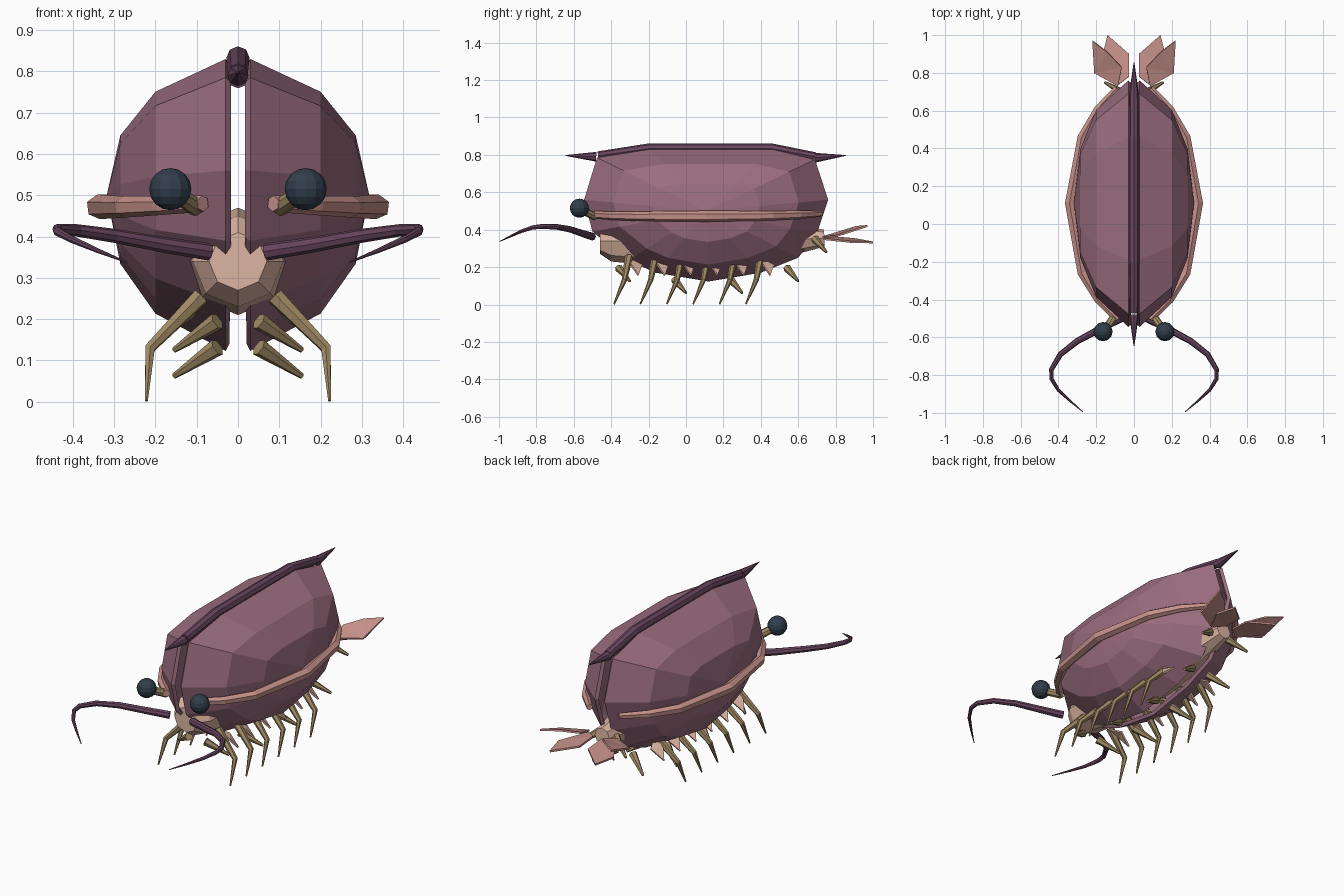
import bpy, bmesh, math
from mathutils import Vector, Matrix

if "Cube" in bpy.data.objects:
    bpy.data.objects.remove(bpy.data.objects["Cube"])


def material(name, rgb):
    m = bpy.data.materials.new(name)
    m.diffuse_color = (*rgb, 1)
    m.use_nodes = True
    m.node_tree.nodes["Principled BSDF"].inputs["Base Color"].default_value = m.diffuse_color
    return m


SHELL = material("mauve_shell", (0.33, 0.155, 0.215))
PURPLE = material("dark_purple", (0.14, 0.06, 0.115))
PINK = material("pink", (0.58, 0.29, 0.26))
PALE = material("pale_pink", (0.72, 0.46, 0.36))
TAN = material("tan", (0.36, 0.26, 0.13))
DARK = material("dark_eye", (0.03, 0.048, 0.07))


def finish(name, bm, mat, mirror=True, thick=0, offset=-1):
    bmesh.ops.recalc_face_normals(bm, faces=bm.faces)
    me = bpy.data.meshes.new(name)
    bm.to_mesh(me)
    bm.free()
    me.materials.append(mat)
    ob = bpy.data.objects.new(name, me)
    bpy.context.collection.objects.link(ob)
    if thick:
        s = ob.modifiers.new("thickness", 'SOLIDIFY')
        s.thickness, s.offset = thick, offset
    if mirror:
        m = ob.modifiers.new("mirror", 'MIRROR')
        m.use_mirror_merge = False
    return ob


def tube(name, pts, radii, mat, sides=8, mirror=True):
    """Capped faceted tube along a path with a radius at each point."""
    bm = bmesh.new()
    pts = [Vector(p) for p in pts]
    rings, last, side = [], None, None
    for i, p in enumerate(pts):
        d = (pts[min(i + 1, len(pts) - 1)] - pts[max(i - 1, 0)]).normalized()
        if last is None:
            side = d.orthogonal().normalized()
        else:
            side = last.rotation_difference(d) @ side
        last = d
        up = d.cross(side)
        rings.append([bm.verts.new(p + radii[i] * (math.cos(a) * side + math.sin(a) * up))
                      for a in (2 * math.pi * k / sides for k in range(sides))])
    for a, b in zip(rings, rings[1:]):
        for k in range(sides):
            n = (k + 1) % sides
            bm.faces.new((a[k], a[n], b[n], b[k]))
    bm.faces.new(rings[0])
    bm.faces.new(rings[-1])
    return finish(name, bm, mat, mirror)


def blade(name, pts, mat, thick=0.01):
    bm = bmesh.new()
    bm.faces.new([bm.verts.new(p) for p in pts])
    bmesh.ops.triangulate(bm, faces=bm.faces[:])
    return finish(name, bm, mat, True, thick, 0)


# valves: side outline shrunk towards a bulging centre
outline = [(-0.476, 0.785), (-0.19, 0.83), (0.12, 0.83), (0.46, 0.83), (0.69, 0.775),
           (0.76, 0.56), (0.70, 0.38), (0.60, 0.25), (0.40, 0.17), (0.12, 0.123),
           (-0.16, 0.17), (-0.31, 0.235), (-0.50, 0.39), (-0.545, 0.56)]
cy, cz = 0.11, 0.5
bm = bmesh.new()
rings = [[bm.verts.new((x, cy + (y - cy) * s, cz + (z - cz) * s)) for y, z in outline]
         for x, s in ((0.03, 1), (0.2, 0.76), (0.285, 0.44))]
pole = bm.verts.new((0.318, cy, cz))
n = len(outline)
for a, b in zip(rings, rings[1:]):
    for k in range(n):
        bm.faces.new((a[k], a[(k + 1) % n], b[(k + 1) % n], b[k]))
for k in range(n):
    bm.faces.new((rings[-1][k], rings[-1][(k + 1) % n], pole))
bmesh.ops.recalc_face_normals(bm, faces=bm.faces)
if pole.normal.x < 0 or sum((f.normal.x for f in pole.link_faces)) < 0:
    bmesh.ops.reverse_faces(bm, faces=bm.faces)
me_shell = finish("valve", bm, SHELL, True, 0.02, -1)

# body between the valves
tube("body", [(0, -0.46, 0.34), (0, -0.4, 0.34), (0, -0.2, 0.34), (0, 0.2, 0.34),
              (0, 0.5, 0.345), (0, 0.74, 0.355)],
     [0.07, 0.11, 0.13, 0.13, 0.1, 0.045], PALE, 8, False)

# hinge ridge along the top and its end spikes
tube("hinge_ridge", [(0, -0.47, 0.795), (0, -0.2, 0.833), (0, 0.46, 0.833), (0, 0.69, 0.79)],
     [0.024, 0.028, 0.028, 0.024], PURPLE, 8, False)
tube("front_spike", [(0, -0.48, 0.79), (0, -0.645, 0.797)], [0.026, 0.002], PURPLE, 8, False)
tube("rear_spike", [(0, 0.69, 0.785), (0, 0.855, 0.797)], [0.026, 0.002], PURPLE, 8, False)

# ridge along each flank
tube("flank_ridge", [(0.085, -0.505, 0.48), (0.19, -0.40, 0.475), (0.275, -0.26, 0.472),
                     (0.338, 0.11, 0.472), (0.275, 0.46, 0.475), (0.19, 0.61, 0.48),
                     (0.09, 0.72, 0.485)],
     [0.02, 0.023, 0.026, 0.03, 0.026, 0.022, 0.016], PINK, 6)

# eyes on stalks
tube("eye_stalk", [(0.10, -0.485, 0.47), (0.16, -0.57, 0.51)], [0.022, 0.02], TAN, 8)
bm = bmesh.new()
bmesh.ops.create_uvsphere(bm, u_segments=12, v_segments=8, radius=0.051,
                          matrix=Matrix.Translation((0.164, -0.57, 0.515)))
finish("eye", bm, DARK)

# curved antennae
tube("antenna", [(0.07, -0.50, 0.363), (0.18, -0.555, 0.38), (0.30, -0.62, 0.402),
                 (0.39, -0.69, 0.415), (0.437, -0.77, 0.418), (0.437, -0.82, 0.412),
                 (0.40, -0.88, 0.392), (0.34, -0.935, 0.366), (0.27, -0.995, 0.338)],
     [0.021, 0.019, 0.017, 0.015, 0.013, 0.011, 0.009, 0.006, 0.002], PURPLE, 8)

# six pairs of jointed legs, each with a gill flap
for i in range(6):
    y = -0.305 + 0.141 * i
    tube(f"leg_{i + 1}", [(0.09, y, 0.255), (0.213, y - 0.025, 0.13), (0.222, y - 0.08, 0.002)],
         [0.022, 0.014, 0.004], TAN, 6)
    blade(f"gill_flap_{i + 1}", [(0.08, y - 0.01, 0.25), (0.15, y + 0.015, 0.205),
                                 (0.18, y + 0.05, 0.155), (0.11, y + 0.07, 0.21)], PALE)

# short spines along the lower valve edge
for i, (y, z) in enumerate([(-0.36, 0.195), (-0.06, 0.132), (0.24, 0.132), (0.54, 0.195), (0.69, 0.35)]):
    tube(f"edge_spine_{i + 1}", [(0.05, y, z), (0.155, y + 0.06, z - 0.07)], [0.022, 0.007], TAN, 6)

# tail fan
blade("outer_tail_blade", [(0.085, 0.73, 0.36), (0.21, 0.80, 0.365), (0.22, 0.97, 0.42),
                           (0.14, 0.91, 0.415), (0.065, 0.83, 0.39)], PINK)
blade("inner_tail_blade", [(0.085, 0.735, 0.35), (0.026, 0.78, 0.36), (0.026, 0.90, 0.35),
                           (0.14, 1.0, 0.332), (0.17, 0.88, 0.335)], PINK)
